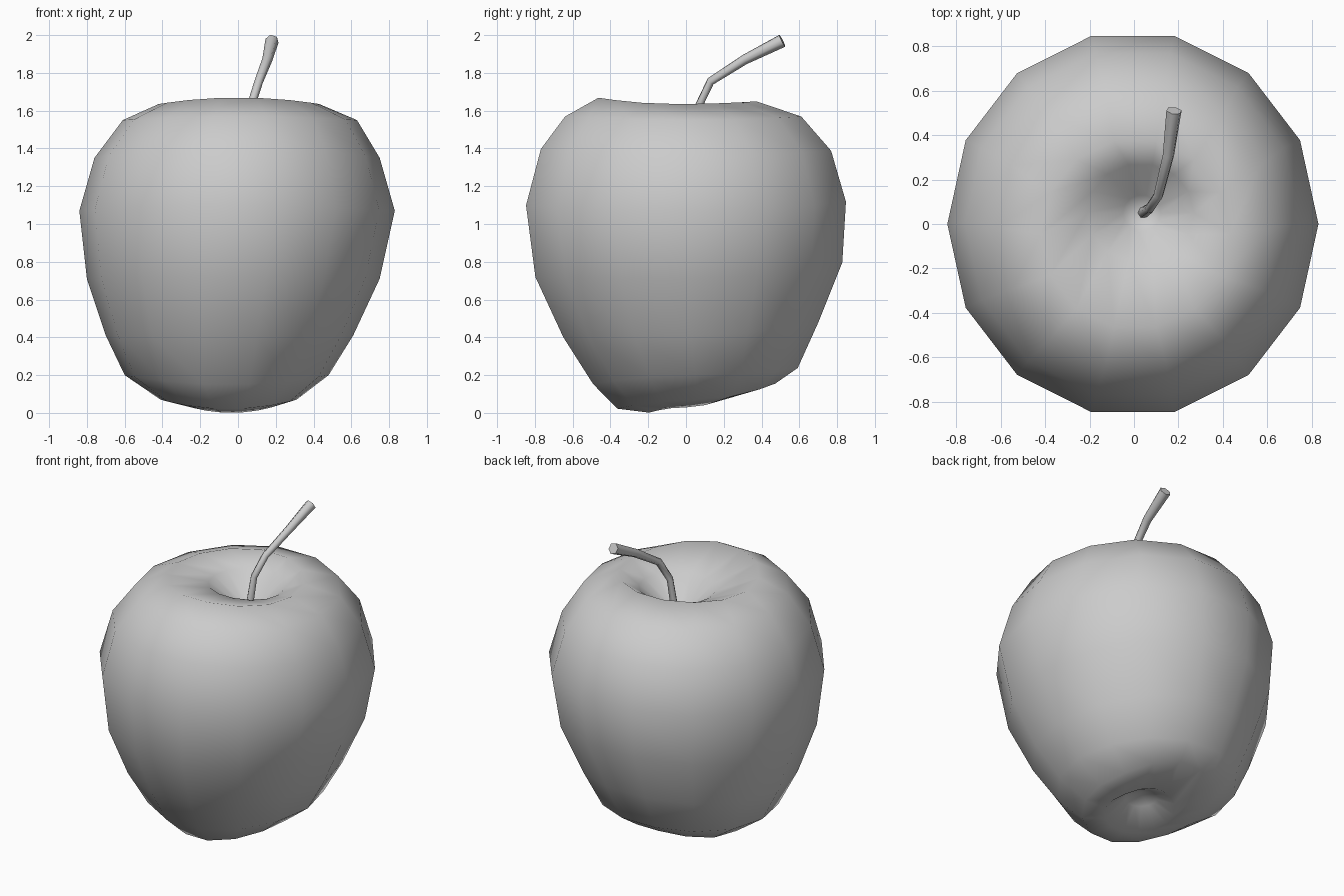
import bpy, bmesh, math

if "Cube" in bpy.data.objects:
    bpy.data.objects.remove(bpy.data.objects["Cube"])

SIDES = 14

# Fruit rings from stem hollow to base hollow:
# left x, right x, front y, back y, front z, side z, back z
RINGS = [
    (-0.05, 0.12, -0.03, 0.13, 1.44, 1.44, 1.44),
    (-0.21, 0.27, -0.17, 0.27, 1.58, 1.57, 1.58),
    (-0.42, 0.43, -0.47, 0.38, 1.67, 1.635, 1.65),
    (-0.61, 0.63, -0.65, 0.62, 1.57, 1.55, 1.57),
    (-0.76, 0.75, -0.78, 0.78, 1.40, 1.35, 1.39),
    (-0.84, 0.83, -0.86, 0.86, 1.10, 1.07, 1.12),
    (-0.80, 0.75, -0.81, 0.84, 0.72, 0.71, 0.80),
    (-0.70, 0.61, -0.66, 0.71, 0.40, 0.41, 0.48),
    (-0.60, 0.48, -0.50, 0.60, 0.15, 0.20, 0.24),
    (-0.41, 0.31, -0.37, 0.48, 0.02, 0.07, 0.16),
    (-0.25, 0.18, -0.20, 0.22, 0.00, 0.03, 0.09),
    (-0.13, 0.07, -0.06, 0.12, 0.11, 0.12, 0.13),
]


def ring_point(ring, angle):
    left, right, front, back, zf, zs, zb = ring
    c, s = math.cos(angle), math.sin(angle)
    x = (left + right) / 2 + c * (right - left) / 2
    y = (front + back) / 2 + s * (back - front) / 2 * 1.01
    z = zs + s * s * ((zb if s > 0 else zf) - zs)
    return x, y, z


# Apple body
bm = bmesh.new()
loops = [[bm.verts.new(ring_point(r, 2 * math.pi * i / SIDES)) for i in range(SIDES)]
         for r in RINGS]
for a, b in zip(loops, loops[1:]):
    for i in range(SIDES):
        j = (i + 1) % SIDES
        bm.faces.new((a[i], b[i], b[j], a[j]))
for loop, tip in ((loops[0], (0.04, 0.05, 1.39)), (loops[-1], (-0.03, 0.03, 0.16))):
    centre = bm.verts.new(tip)
    for i in range(SIDES):
        bm.faces.new((loop[i], loop[(i + 1) % SIDES], centre))
bmesh.ops.recalc_face_normals(bm, faces=bm.faces)
for f in bm.faces:
    f.smooth = True
mesh = bpy.data.meshes.new("apple_body")
bm.to_mesh(mesh)
bm.free()
bpy.context.collection.objects.link(bpy.data.objects.new("apple_body", mesh))

# Stem: bent tapered tube
STEM = [(0.04, 0.05, 1.38, 0.026), (0.07, 0.07, 1.63, 0.022), (0.11, 0.13, 1.755, 0.023),
        (0.155, 0.31, 1.87, 0.027), (0.18, 0.51, 1.97, 0.036)]
curve = bpy.data.curves.new("stem", "CURVE")
curve.dimensions = "3D"
curve.bevel_depth = 1.0
curve.bevel_resolution = 1
curve.use_fill_caps = True
spline = curve.splines.new("POLY")
spline.points.add(len(STEM) - 1)
for p, (x, y, z, r) in zip(spline.points, STEM):
    p.co = (x, y, z, 1)
    p.radius = r
spline.use_smooth = True
bpy.context.collection.objects.link(bpy.data.objects.new("stem", curve))
